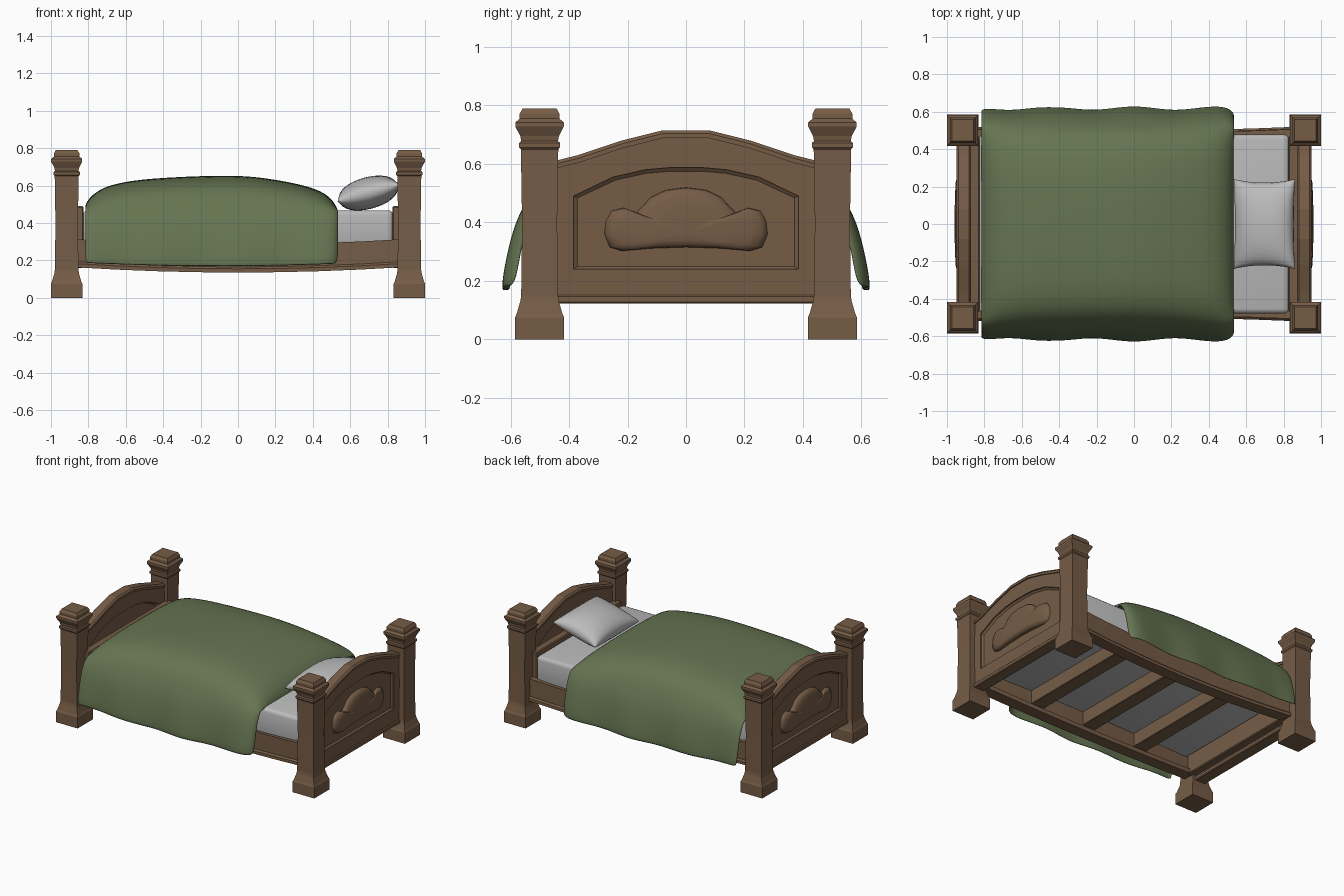
import bpy, bmesh, math
from mathutils import Matrix

if "Cube" in bpy.data.objects:
    bpy.data.objects.remove(bpy.data.objects["Cube"])


def material(name, rgb):
    m = bpy.data.materials.new(name)
    m.diffuse_color = (*rgb, 1)
    m.use_nodes = True
    m.node_tree.nodes["Principled BSDF"].inputs["Base Color"].default_value = m.diffuse_color
    return m


WOOD = material("brown wood", (0.18, 0.108, 0.062))
GREEN = material("green cloth", (0.13, 0.175, 0.082))
LINEN = material("pale linen", (0.50, 0.50, 0.50))


def finish(name, bm, mat, smooth=None):
    bmesh.ops.recalc_face_normals(bm, faces=bm.faces)
    me = bpy.data.meshes.new(name)
    bm.to_mesh(me)
    bm.free()
    ob = bpy.data.objects.new(name, me)
    bpy.context.collection.objects.link(ob)
    me.materials.append(mat)
    if smooth:
        bpy.ops.object.select_all(action='DESELECT')
        ob.select_set(True)
        bpy.context.view_layer.objects.active = ob
        bpy.ops.object.shade_smooth_by_angle(angle=math.radians(smooth))
    return ob


def loft(name, rings, mat, smooth=None):
    """Join equal-length closed rings of points and cap both ends."""
    bm = bmesh.new()
    vs = [[bm.verts.new(p) for p in r] for r in rings]
    n = len(vs[0])
    for a, b in zip(vs, vs[1:]):
        for i in range(n):
            bm.faces.new((a[i], a[(i + 1) % n], b[(i + 1) % n], b[i]))
    bm.faces.new(vs[0])
    bm.faces.new(vs[-1])
    return finish(name, bm, mat, smooth)


def box(name, x0, x1, y0, y1, z0, z1, mat, bevel=0.0, segs=1, smooth=None):
    bm = bmesh.new()
    bmesh.ops.create_cube(bm, size=1)
    for v in bm.verts:
        v.co = ((x0 + x1) / 2 + v.co.x * (x1 - x0), (y0 + y1) / 2 + v.co.y * (y1 - y0),
                (z0 + z1) / 2 + v.co.z * (z1 - z0))
    if bevel:
        bmesh.ops.bevel(bm, geom=bm.edges[:], offset=bevel, segments=segs, affect='EDGES', profile=0.5)
    return finish(name, bm, mat, smooth)


# Corner posts: (half width, height) profile of a square column
POST = [(.084, 0), (.084, .075), (.078, .088), (.066, .13), (.063, .15), (.060, .40), (.064, .65),
        (.070, .657), (.070, .672), (.063, .678), (.066, .695), (.083, .728), (.083, .742),
        (.068, .755), (.068, .772), (.058, .79)]
for sx in (-1, 1):
    for sy in (-1, 1):
        loft("corner_post", [[(sx * .916 + a * w, sy * .501 + b * w, z) for a, b in
                              ((-1, -1), (1, -1), (1, 1), (-1, 1))] for w, z in POST], WOOD)


# End boards with arched top, recessed panel on both sides, rim, sill and relief
def mirrored(half):
    return half + [(-y, z) for y, z in reversed(half) if y > 0]


ARCH = mirrored([(.45, .595), (.37, .615), (.22, .665), (.08, .70)])
HOLE = mirrored([(.385, .49), (.25, .555), (.14, .58), (.06, .587)])
outer = [(-.45, .125), (.45, .125)] + ARCH
hole = [(-.385, .24), (.385, .24)] + HOLE
inner = [(y * .965, .38 + (z - .38) * .94) for y, z in hole]
# Carved ornament outline, one half from bottom to top
ORN = [(0, .315), (.12, .311), (.22, .302), (.262, .315), (.28, .36), (.275, .405), (.255, .44),
       (.215, .45), (.17, .434), (.145, .460), (.12, .487), (.07, .511), (0, .52)]
orn = ORN + [(-y, z) for y, z in reversed(ORN) if y > 0]

for s, end in ((1, "head"), (-1, "foot")):
    def ring(pts, x):
        return [(s * x, s * y, z) for y, z in pts]
    loft(end + "_board", [ring(inner, .903), ring(hole, .886), ring(hole, .878), ring(outer, .878),
                          ring(outer, .940), ring(hole, .940), ring(hole, .932), ring(inner, .922)], WOOD)
    loft(end + "_board_rim", [[(s * .872, s * y, z - .012), (s * .948, s * y, z - .012),
                               (s * .948, s * y, z + .004), (s * .938, s * y, z + .015),
                               (s * .882, s * y, z + .015), (s * .872, s * y, z + .004)]
                              for y, z in ARCH], WOOD)
    x0, x1 = sorted((s * .868, s * .95))
    box(end + "_board_sill", x0, x1, -.45, .45, .123, .152, WOOD, .005)
    rings = []
    for k, x in ((1, .918), (.985, .934), (.93, .945), (.8, .953), (.5, .958), (.12, .959)):
        rings.append(ring([(y * k, .365 + (z - .365) * k) for y, z in orn], x))
    loft(end + "_carved_ornament", rings, WOOD, 50)
    # inner ledge board that holds the mattress end
    x0, x1 = sorted((s * .825, s * .88))
    box(end + "_ledge_board", x0, x1, -.47, .47, .16, .49, WOOD, .006)

# Side rails, slightly bowed in plan and sagging at the middle
for sy, side in ((-1, "front"), (1, "back")):
    board, lip = [], []
    for i in range(9):
        x = -.87 + 1.74 * i / 8
        u = (x / .87) ** 2
        y, z = .488 + .02 * u, .028 * u
        board.append([(x, sy * a, b) for a, b in ((y - .05, .15 + z), (y, .15 + z),
                                                  (y, .285 + z), (y - .05, .285 + z))])
        lip.append([(x, sy * a, b) for a, b in ((y - .07, .135 + z), (y + .012, .135 + z),
                                                (y + .012, .155 + z), (y + .002, .165 + z),
                                                (y - .07, .165 + z))])
    loft(side + "_rail", board, WOOD)
    loft(side + "_rail_lip", lip, WOOD)

# Slats under the mattress
for x in (-.42, 0, .42):
    box("slat", x - .05, x + .05, -.45, .45, .185, .285, WOOD, .004)

# Mattress
box("mattress", -.828, .828, -.478, .478, .28, .468, LINEN, .025, 3, 40)

# Blanket: cross-section swept along x; crown = share of the bulge, then hanging sides
XS = [(-.82, .47, .955), (-.812, .52, .985), (-.74, .583, 1), (-.64, .615, 1), (-.5, .635, 1),
      (-.34, .645, 1), (-.23, .65, 1), (-.11, .653, 1), (0, .653, 1), (.11, .645, 1), (.22, .628, 1),
      (.33, .607, 1), (.45, .572, 1), (.515, .515, .985), (.54, .455, .94)]
CROWN = [(0, 1), (.15, .99), (.3, .94), (.42, .80), (.50, .48), (.545, .04)]
HANG = [(.582, .40), (.607, .29), (.625, .165)]
bm = bmesh.new()
rows = []
for x, top, k in XS:
    half = [(y, .47 + (top - .47) * g) for y, g in CROWN]
    for y, z in HANG:
        d = (.5 - z) / .33
        half.append((y + .014 * d * math.cos(x * math.tau / .44), z + .035 * d * abs(x + .1) ** 2))
    pts = [(-y, z) for y, z in reversed(half[1:])] + half
    rows.append([bm.verts.new((x, y * k, z)) for y, z in pts])
for a, b in zip(rows, rows[1:]):
    for i in range(len(a) - 1):
        bm.faces.new((a[i], b[i], b[i + 1], a[i + 1]))
blanket = finish("blanket", bm, GREEN, 60)
if blanket.data.polygons[len(blanket.data.polygons) // 2].normal.z < 0:
    blanket.data.flip_normals()
sol = blanket.modifiers.new("thickness", 'SOLIDIFY')
sol.thickness, sol.offset = .016, -1
sub = blanket.modifiers.new("soft", 'SUBSURF')
sub.levels = sub.render_levels = 2

# Pillow: two puffed sheets sharing a pinched seam, leaning on the head board
N = 16
bm = bmesh.new()
for sgn in (-1, 1):
    g = []
    for i in range(N + 1):
        u = math.sin((i / N - .5) * math.pi)
        g.append([])
        for j in range(N + 1):
            v = math.sin((j / N - .5) * math.pi)
            h = max(0, (1 - u * u) * (1 - v * v)) ** .42
            g[i].append(bm.verts.new((.17 * u * (1 - .06 * (1 - v * v)),
                                      .24 * v * (1 - .08 * (1 - u * u)), sgn * .085 * h)))
    for i in range(N):
        for j in range(N):
            bm.faces.new((g[i][j], g[i + 1][j], g[i + 1][j + 1], g[i][j + 1]))
bmesh.ops.remove_doubles(bm, verts=bm.verts, dist=.0005)
bmesh.ops.transform(bm, verts=bm.verts,
                    matrix=Matrix.Translation((.697, 0, .56)) @ Matrix.Rotation(math.radians(-15), 4, 'Y'))
finish("pillow", bm, LINEN, 60)
